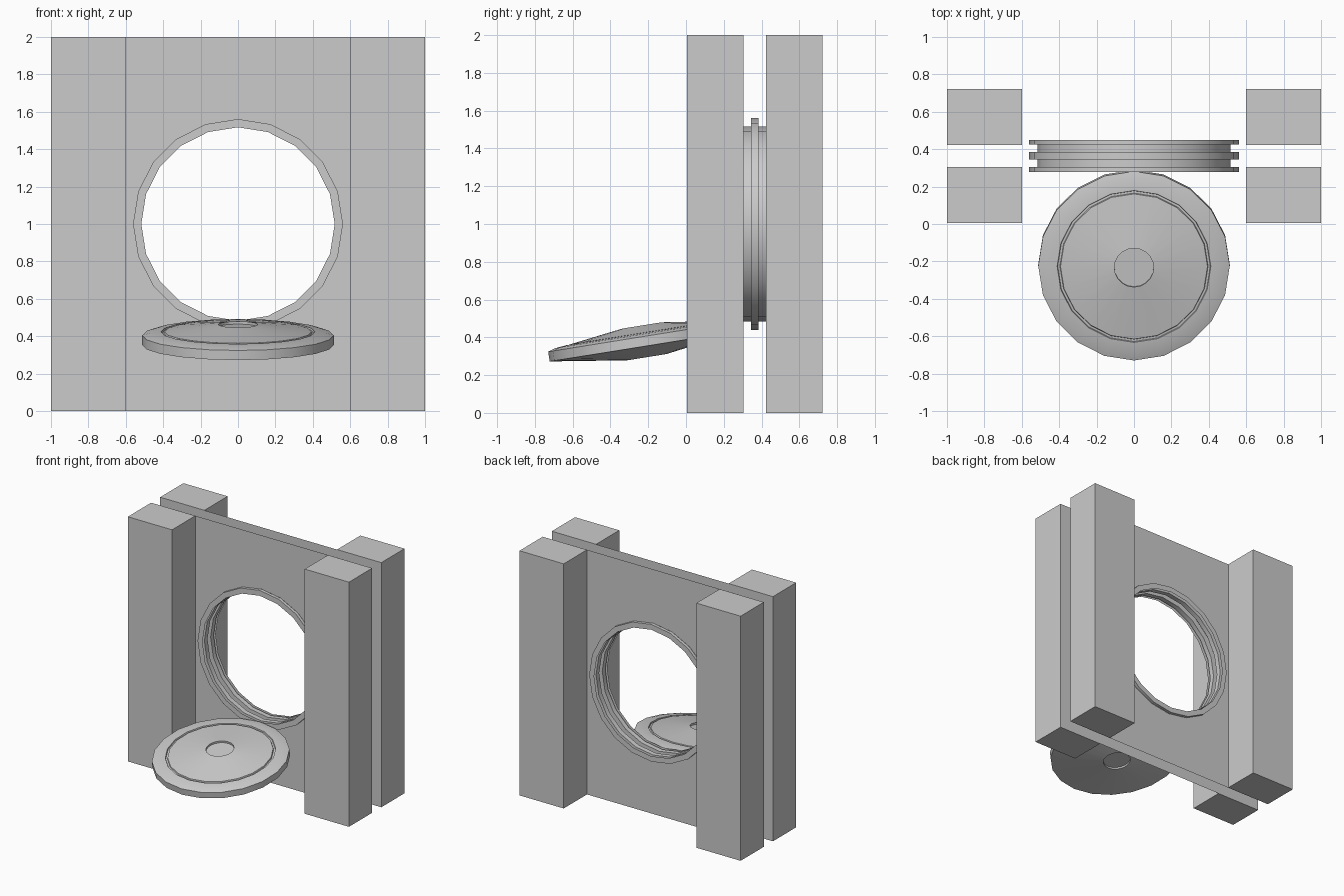
import bpy, bmesh
from math import cos, sin, pi, radians, atan

if "Cube" in bpy.data.objects:
    bpy.data.objects.remove(bpy.data.objects["Cube"])

SIDES = 20
MID_Y = 0.364            # middle of the gap between the pillar rows


def finish(name, bm, smooth=False):
    bmesh.ops.recalc_face_normals(bm, faces=bm.faces[:])
    mesh = bpy.data.meshes.new(name)
    bm.to_mesh(mesh)
    bm.free()
    obj = bpy.data.objects.new(name, mesh)
    bpy.context.collection.objects.link(obj)
    if smooth:
        bpy.ops.object.select_all(action='DESELECT')
        obj.select_set(True)
        bpy.context.view_layer.objects.active = obj
        bpy.ops.object.shade_smooth_by_angle(angle=radians(30))
    return obj


def lathe(name, profile, capped):
    """Turn (radius, height) points around z."""
    bm = bmesh.new()
    rings = [[bm.verts.new((r * cos(2 * pi * i / SIDES), r * sin(2 * pi * i / SIDES), z))
              for i in range(SIDES)] for r, z in profile]
    for a, b in zip(rings, rings[1:]):
        for i in range(SIDES):
            j = (i + 1) % SIDES
            bm.faces.new((a[i], a[j], b[j], b[i]))
    if capped:
        bm.faces.new(rings[0])
        bm.faces.new(rings[-1])
    return finish(name, bm, smooth=True)


def box(name, center, size):
    bm = bmesh.new()
    bmesh.ops.create_cube(bm, size=1)
    bmesh.ops.scale(bm, vec=size, verts=bm.verts)
    bmesh.ops.translate(bm, vec=center, verts=bm.verts)
    return finish(name, bm)


def holed_sheet(name, y, half_width, height, radius):
    bm = bmesh.new()
    outer = [(-half_width, 0), (half_width, 0), (half_width, height), (-half_width, height)]
    hole = [(radius * cos(2 * pi * i / SIDES), 1 + radius * sin(2 * pi * i / SIDES))
            for i in range(SIDES)]
    for loop in (outer, hole):
        vs = [bm.verts.new((x, y, z)) for x, z in loop]
        for i, v in enumerate(vs):
            bm.edges.new((v, vs[(i + 1) % len(vs)]))
    bmesh.ops.triangle_fill(bm, edges=bm.edges[:], use_beauty=True, normal=(0, -1, 0))
    return finish(name, bm)


# Four square pillars
for side, x in (("left", -0.8), ("right", 0.8)):
    for row, s in (("front", -1), ("back", 1)):
        box(f"{row}_{side}_pillar", (x, MID_Y + s * 0.209, 1), (0.4, 0.3, 2))

# Thin wall sheets with a round opening
for row, s in (("front", -1), ("back", 1)):
    holed_sheet(f"{row}_wall_sheet", MID_Y + s * 0.058, 0.8, 2, 0.56)

# Corrugated lining of the opening
IN, OUT = 0.517, 0.561
half = [(IN, 0.085), (OUT, 0.085), (OUT, 0.06), (IN, 0.06), (IN, 0.02), (OUT, 0.02)]
lining = lathe("opening_lining", half + [(r, -z) for r, z in reversed(half)], False)
lining.rotation_euler = (pi / 2, 0, 0)
lining.location = (0, MID_Y, 1)

# Round door lying tilted in front of the opening
top = [(0.105, 0.07), (0.105, 0.085), (0.393, 0.046), (0.396, 0.036),
       (0.408, 0.035), (0.411, 0.045), (0.47, 0.039), (0.512, 0.026)]
bottom = [(0.512, -0.026), (0.105, -0.085), (0.105, -0.07)]
door = lathe("round_door", top + bottom, True)
door.rotation_euler = (atan(0.16), 0, 0)
door.location = (0, -0.22, 0.379)
